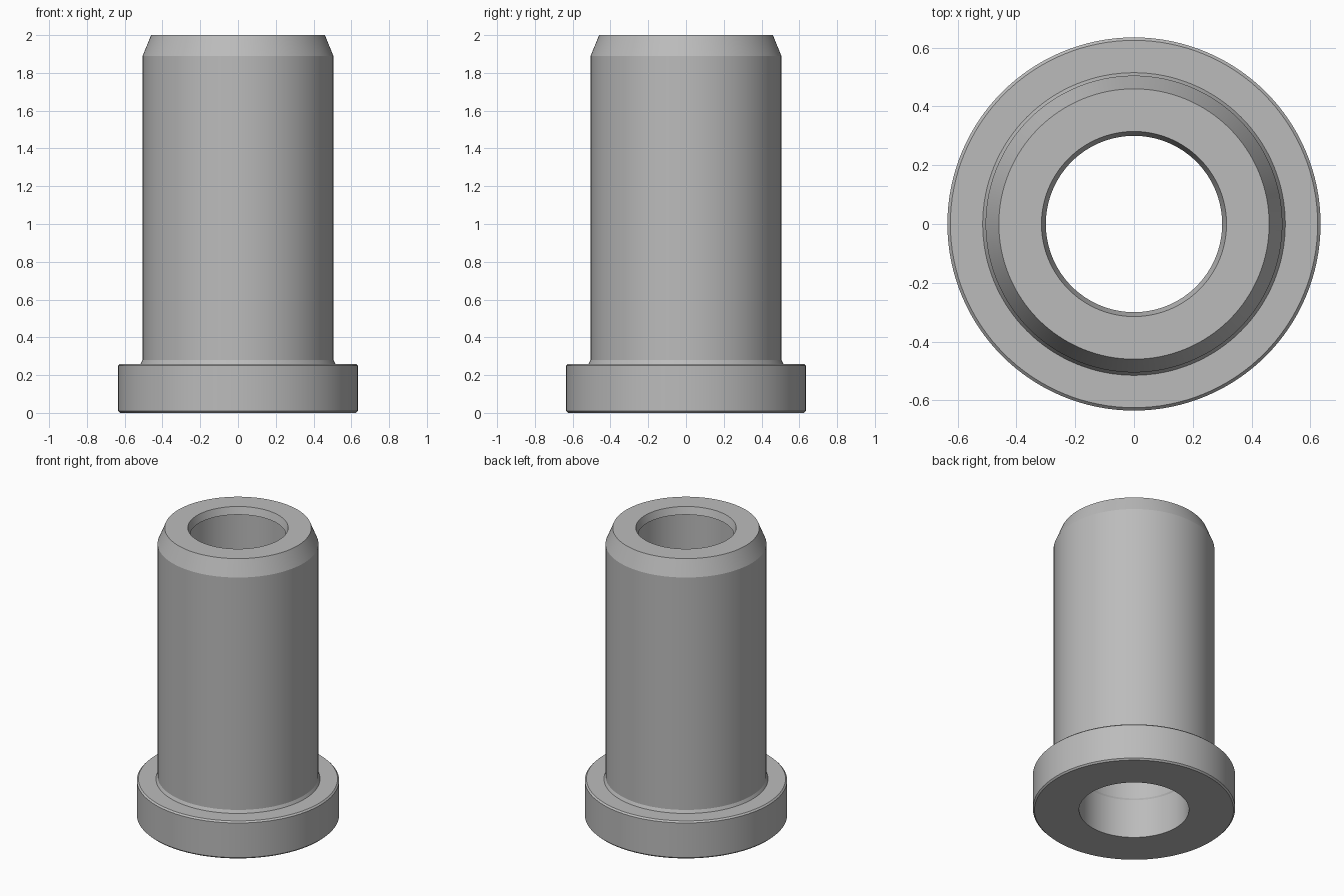
import bpy, bmesh, math

cube = bpy.data.objects.get("Cube")
if cube:
    bpy.data.objects.remove(cube, do_unlink=True)

SEGMENTS = 128

# Single plain grey material
grey = bpy.data.materials.new("plain_grey")
grey.use_nodes = True
colour = (0.5, 0.5, 0.5, 1.0)
grey.diffuse_color = colour
grey.node_tree.nodes["Principled BSDF"].inputs["Base Color"].default_value = colour


def lathe(name, profile):
    """Revolve a closed (radius, height) outline around the z axis."""
    bm = bmesh.new()
    rings = []
    for r, z in profile:
        rings.append([bm.verts.new((r * math.cos(a), r * math.sin(a), z))
                      for a in (math.tau * i / SEGMENTS for i in range(SEGMENTS))])
    for lower, upper in zip(rings, rings[1:] + rings[:1]):
        for i in range(SEGMENTS):
            j = (i + 1) % SEGMENTS
            bm.faces.new((lower[i], lower[j], upper[j], upper[i]))
    bmesh.ops.recalc_face_normals(bm, faces=bm.faces)
    mesh = bpy.data.meshes.new(name)
    bm.to_mesh(mesh)
    bm.free()
    mesh.materials.append(grey)
    obj = bpy.data.objects.new(name, mesh)
    bpy.context.collection.objects.link(obj)
    bpy.ops.object.select_all(action="DESELECT")
    obj.select_set(True)
    bpy.context.view_layer.objects.active = obj
    bpy.ops.object.shade_smooth_by_angle(angle=math.radians(20))
    return obj


# Flanged sleeve: wide foot, straight barrel, bevelled top, bore with an inner lip
lathe("flanged_sleeve", [
    (0.345, 0), (0.625, 0), (0.635, 0.01),          # underside of the flange
    (0.635, 0.25), (0.625, 0.26), (0.515, 0.26),    # flange rim and shoulder
    (0.505, 0.28), (0.505, 1.89),                   # barrel
    (0.46, 2), (0.315, 2),                          # bevel and top face
    (0.30, 1.95), (0.34, 1.95),                     # inner lip
    (0.34, 0.28), (0.345, 0.27),                    # bore
])
